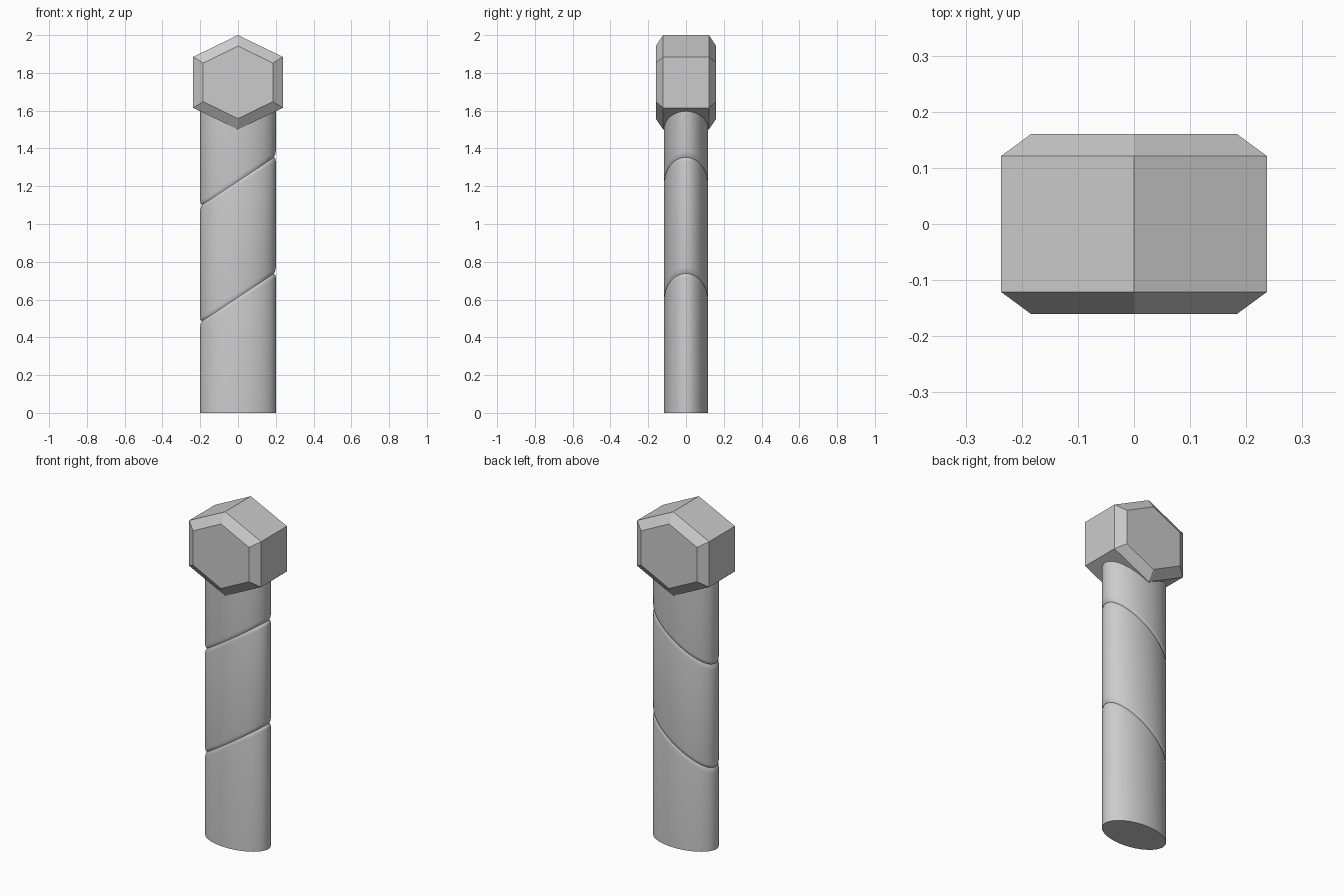
import bpy, bmesh
from math import cos, sin, pi, radians

if "Cube" in bpy.data.objects:
    bpy.data.objects.remove(bpy.data.objects["Cube"])


def loft(name, rings):
    """Skin a list of equal-length point rings and cap both ends."""
    bm = bmesh.new()
    loops = [[bm.verts.new(p) for p in ring] for ring in rings]
    n = len(loops[0])
    for a, b in zip(loops, loops[1:]):
        for i in range(n):
            j = (i + 1) % n
            bm.faces.new((a[i], a[j], b[j], b[i]))
    bm.faces.new(loops[0][::-1])
    bm.faces.new(loops[-1])
    bmesh.ops.recalc_face_normals(bm, faces=bm.faces)
    mesh = bpy.data.meshes.new(name)
    bm.to_mesh(mesh)
    bm.free()
    obj = bpy.data.objects.new(name, mesh)
    bpy.context.collection.objects.link(obj)
    return obj


def oval(z, scale=1.0, slope=0.0, n=64):
    """Elliptical shaft section, optionally tilted along x."""
    pts = []
    for i in range(n):
        a = 2 * pi * i / n
        x, y = 0.2 * cos(a) * scale, 0.117 * sin(a) * scale
        pts.append((x, y, z + slope * x))
    return pts


def hexagon(y, half_w, half_h, side_h):
    """Pointy-top hexagonal section of the head, facing y."""
    outline = [(0, half_h), (half_w, side_h), (half_w, -side_h),
               (0, -half_h), (-half_w, -side_h), (-half_w, side_h)]
    return [(x, y, 1.75 + z) for x, z in outline]


# Shaft with two slanted shallow grooves
sections = [oval(0)]
for z in (0.612, 1.227):
    for dz, s in ((-0.025, 1), (-0.01, 0.985), (0, 0.95), (0.01, 0.985), (0.025, 1)):
        sections.append(oval(z + dz, s, 0.66))
sections.append(oval(1.72))
shaft = loft("shaft", sections)

# Chamfered hexagonal head
inner, outer = (0.184, 0.192, 0.102), (0.237, 0.25, 0.135)
loft("hex_head", [hexagon(-0.16, *inner), hexagon(-0.121, *outer),
                  hexagon(0.121, *outer), hexagon(0.16, *inner)])

# Smooth shaft, flat head
bpy.context.view_layer.objects.active = shaft
shaft.select_set(True)
bpy.ops.object.shade_smooth_by_angle(angle=radians(40))
